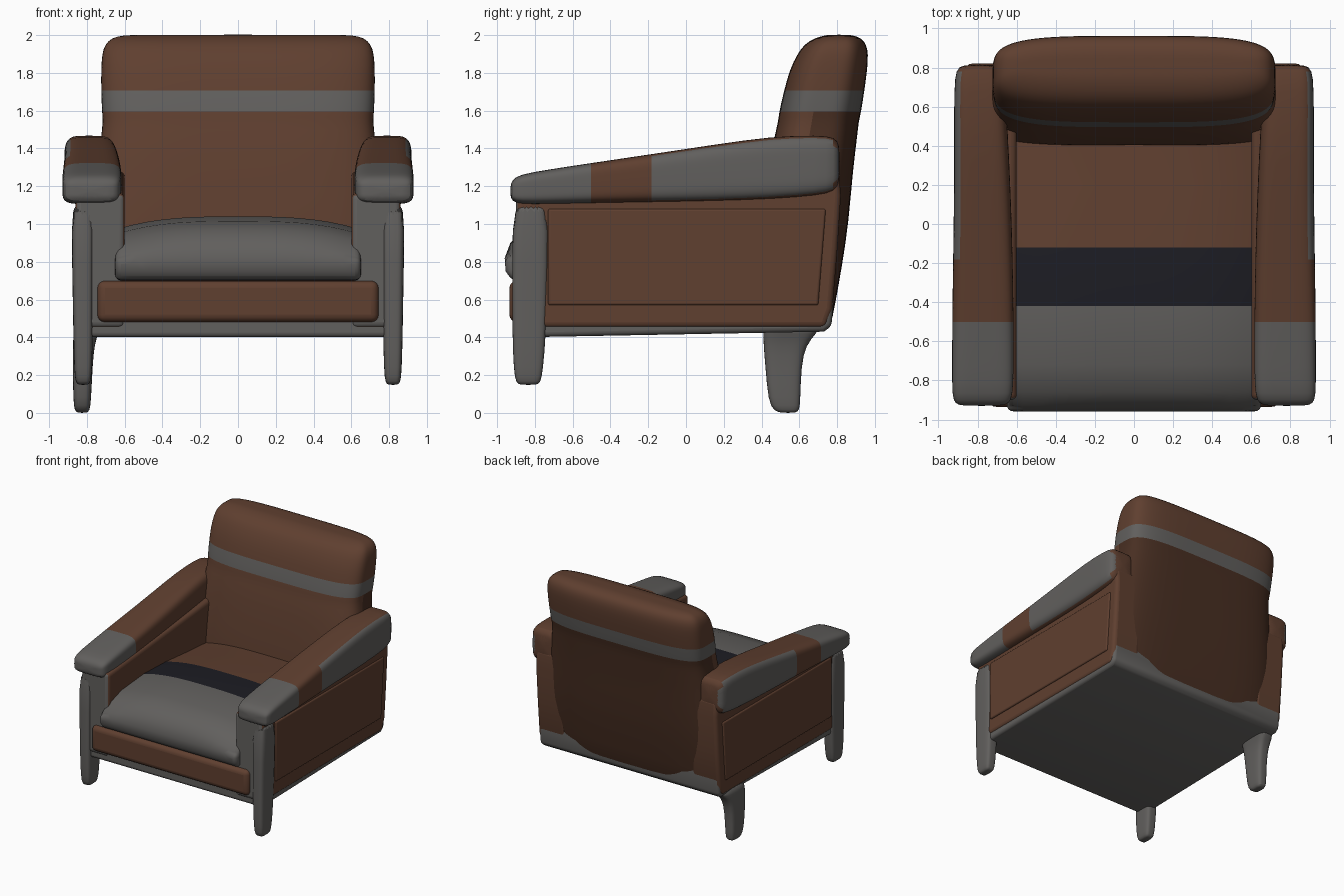
import bpy, bmesh, math

if "Cube" in bpy.data.objects:
    bpy.data.objects.remove(bpy.data.objects["Cube"])

def material(name, rgb):
    m = bpy.data.materials.new(name)
    m.diffuse_color = (*rgb, 1)
    m.use_nodes = True
    m.node_tree.nodes["Principled BSDF"].inputs["Base Color"].default_value = m.diffuse_color
    return m

MATS = [material("worn_grey", (0.12, 0.115, 0.11)),
        material("brown_leather", (0.115, 0.05, 0.029)),
        material("dark_brown", (0.065, 0.028, 0.016)),
        material("near_black", (0.012, 0.012, 0.017))]
GREY, BROWN, DARK, BLACK = range(4)

def finish(name, bm, colour):
    """Make the object; colour is an index or a rule on the face centre."""
    bmesh.ops.recalc_face_normals(bm, faces=bm.faces)
    for f in bm.faces:
        f.material_index = colour(f.calc_center_median()) if callable(colour) else colour
    me = bpy.data.meshes.new(name)
    bm.to_mesh(me)
    bm.free()
    ob = bpy.data.objects.new(name, me)
    bpy.context.collection.objects.link(ob)
    for m in MATS:
        me.materials.append(m)
    bpy.ops.object.select_all(action='DESELECT')
    ob.select_set(True)
    bpy.context.view_layer.objects.active = ob
    bpy.ops.object.shade_smooth_by_angle(angle=math.radians(50))
    return ob

def skin(bm, rings):
    n = len(rings[0])
    for a, b in zip(rings, rings[1:]):
        for i in range(n):
            bm.faces.new((a[i], a[(i + 1) % n], b[(i + 1) % n], b[i]))
    bm.faces.new(rings[0])
    bm.faces.new(rings[-1])

def loft(name, axis, sections, power, colour, count=48):
    """Rounded-box sections (t, u0, u1, v0, v1) skinned along the z or y axis."""
    bm = bmesh.new()
    rings = []
    for t, u0, u1, v0, v1 in sections:
        ring = []
        for i in range(count):
            a = math.tau * (i + 0.5) / count
            c, s = math.cos(a), math.sin(a)
            u = (u0 + u1) / 2 + (u1 - u0) / 2 * math.copysign(abs(c) ** (2 / power), c)
            v = (v0 + v1) / 2 + (v1 - v0) / 2 * math.copysign(abs(s) ** (2 / power), s)
            ring.append(bm.verts.new((u, v, t) if axis == 'z' else (u, t, v)))
        rings.append(ring)
    skin(bm, rings)
    ob = finish(name, bm, colour)
    sub = ob.modifiers.new("smooth", 'SUBSURF')
    sub.levels = sub.render_levels = 1
    return ob

def slab(name, profile, x0, x1, bevel, colour, crown=0, steps=1):
    """Side profile (y, z) extruded across x, with soft edges and a crowned top."""
    bm = bmesh.new()
    rings = []
    for k in range(steps + 1):
        x = x0 + (x1 - x0) * k / steps
        drop = crown * abs(2 * k / steps - 1) ** 3
        rings.append([bm.verts.new((x, y, z - (drop if z > 0.85 else 0))) for y, z in profile])
    skin(bm, rings)
    ob = finish(name, bm, colour)
    b = ob.modifiers.new("soft", 'BEVEL')
    b.width, b.segments, b.angle_limit = bevel, 4, math.radians(40)
    return ob

# Base frame, front panel
slab("base_frame", [(-0.89, 0.40), (0.73, 0.43), (0.77, 0.46), (0.78, 0.58), (0.76, 0.72), (-0.89, 0.72)],
     -0.85, 0.85, 0.025, GREY)
slab("front_panel", [(-0.935, 0.48), (-0.7, 0.48), (-0.7, 0.70), (-0.935, 0.70)],
     -0.745, 0.745, 0.04, BROWN)

# Seat cushion
def seat_colour(c):
    return GREY if c.y < -0.42 else BLACK if c.y < -0.12 else BROWN

slab("seat_cushion", [(-0.92, 0.70), (-0.955, 0.75), (-0.96, 0.82), (-0.93, 0.90), (-0.86, 0.97),
                      (-0.72, 1.015), (-0.42, 1.04), (-0.12, 1.03), (0.2, 1.0), (0.5, 0.98), (0.5, 0.70)],
     -0.65, 0.65, 0.04, seat_colour, crown=0.07, steps=16)

# Backrest with headrest on top
def back_colour(c):
    if 1.58 < c.z < 1.71:
        return GREY
    return DARK if c.y > 0.65 and c.z < 1.58 else BROWN

back = [(0.43, 0.79, 0.38, 0.75), (0.46, 0.81, 0.38, 0.77), (0.8, 0.81, 0.39, 0.83),
        (1.0, 0.79, 0.40, 0.86), (1.3, 0.75, 0.44, 0.885), (1.45, 0.725, 0.465, 0.905),
        (1.55, 0.715, 0.49, 0.915), (1.58, 0.72, 0.49, 0.925), (1.71, 0.725, 0.52, 0.945),
        (1.82, 0.725, 0.55, 0.96), (1.90, 0.72, 0.59, 0.965), (1.95, 0.705, 0.625, 0.955),
        (1.985, 0.67, 0.68, 0.93), (2.0, 0.61, 0.74, 0.88), (2.002, 0.5, 0.77, 0.85)]
loft("backrest", 'z', [(z, -w, w, y0, y1) for z, w, y0, y1 in back], 3.8, back_colour, 64)

# Arm pads: (y, inner x, outer x, bottom z, top z)
arm = [(-0.93, 0.68, 0.88, 1.15, 1.20), (-0.92, 0.64, 0.915, 1.12, 1.235), (-0.88, 0.62, 0.93, 1.105, 1.262),
       (-0.75, 0.615, 0.93, 1.105, 1.285), (-0.52, 0.615, 0.93, 1.11, 1.32), (-0.18, 0.62, 0.925, 1.115, 1.37),
       (0.15, 0.63, 0.92, 1.12, 1.42), (0.46, 0.645, 0.92, 1.13, 1.465), (0.70, 0.66, 0.92, 1.15, 1.47),
       (0.79, 0.67, 0.91, 1.17, 1.46), (0.815, 0.70, 0.88, 1.22, 1.42)]

def arm_colour(c):
    if c.y < -0.52 or (abs(c.x) > 0.89 and c.y > -0.18):
        return GREY
    return BROWN

def side_colour(c):
    return GREY if c.y < -0.8 else BROWN

def order(s, a, b):
    return (s * a, s * b) if s > 0 else (s * b, s * a)

for s, side in ((-1, "left"), (1, "right")):
    loft(side + "_arm_pad", 'y', [(y, *order(s, a, b), z0, z1) for y, a, b, z0, z1 in arm], 4.5, arm_colour)
    # Arm body under the pad, with a raised upholstered panel outside
    slab(side + "_arm_body", [(-0.90, 0.45), (0.74, 0.45), (0.775, 0.55), (0.80, 0.85), (0.82, 1.15), (0.81, 1.28),
                              (0.5, 1.28), (-0.90, 1.16)], *order(s, 0.60, 0.86), 0.03, side_colour)
    slab(side + "_side_panel", [(-0.73, 0.57), (0.70, 0.57), (0.74, 1.08), (-0.73, 1.08)],
         *order(s, 0.83, 0.872), 0.012, BROWN)
    # Front leg running up to the arm
    leg = [(0.148, 0.795, 0.845, -0.88, -0.79), (0.16, 0.78, 0.86, -0.90, -0.77), (0.22, 0.773, 0.867, -0.912, -0.758),
           (0.42, 0.768, 0.872, -0.92, -0.74), (0.8, 0.765, 0.878, -0.92, -0.73), (1.15, 0.76, 0.885, -0.92, -0.72)]
    loft(side + "_front_leg", 'z', [(z, *order(s, a, b), y0, y1) for z, a, b, y0, y1 in leg], 4, GREY, 32)

# The only rear leg shown, on the left
loft("left_rear_leg", 'z', [(0.0, -0.85, -0.80, 0.50, 0.58), (0.012, -0.865, -0.785, 0.465, 0.60),
                            (0.06, -0.872, -0.778, 0.435, 0.605), (0.25, -0.875, -0.77, 0.42, 0.61),
                            (0.36, -0.875, -0.76, 0.41, 0.635), (0.42, -0.87, -0.74, 0.41, 0.69),
                            (0.47, -0.86, -0.72, 0.41, 0.72)], 3.5, GREY, 32)
